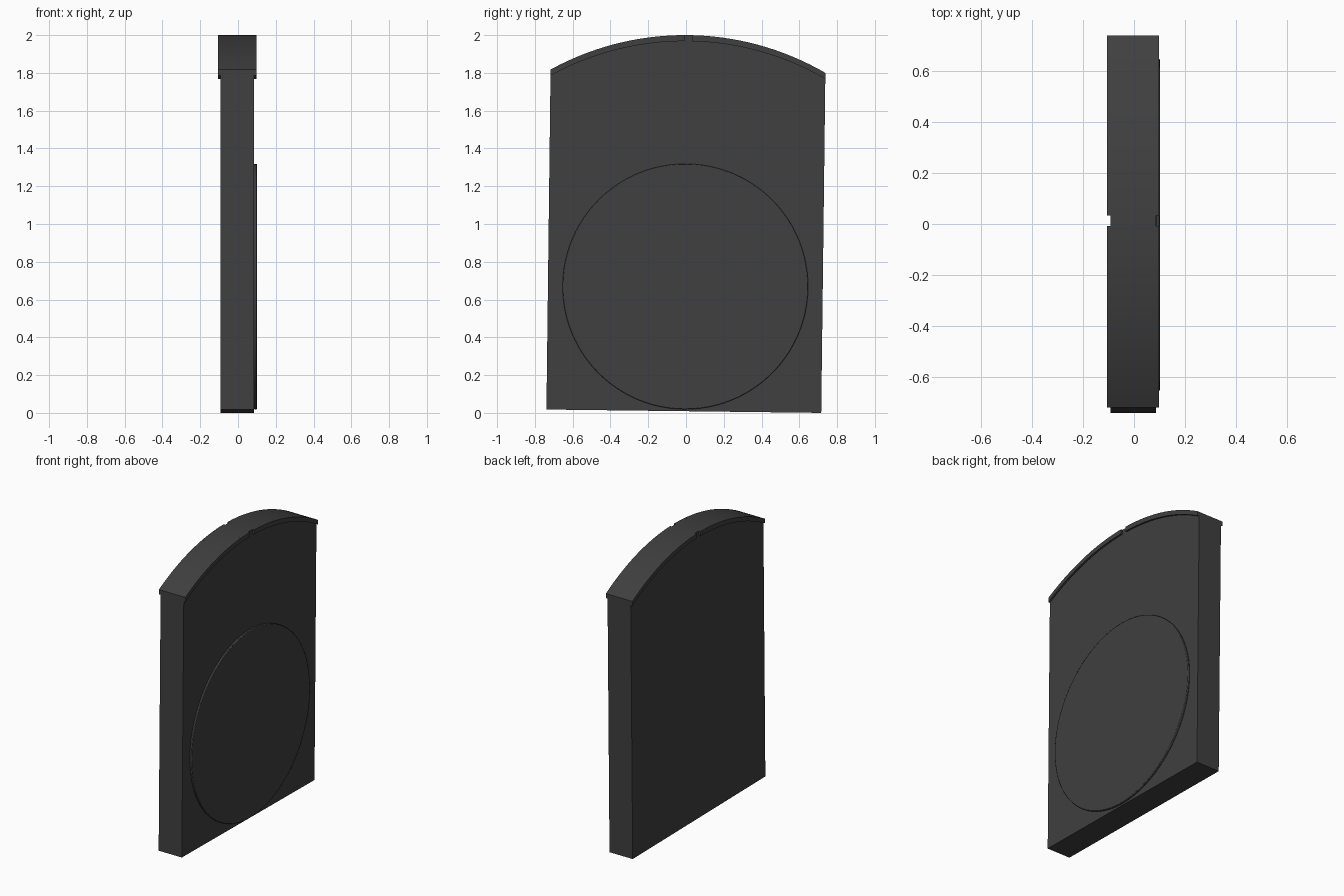
import bpy, bmesh, math

cube = bpy.data.objects.get("Cube")
if cube:
    bpy.data.objects.remove(cube, do_unlink=True)

HALF, SHOULDER, PEAK = 0.7275, 1.80, 1.991
RISE = PEAK - SHOULDER
RADIUS = (HALF ** 2 + RISE ** 2) / (2 * RISE)
TILT = math.radians(-0.7)

charcoal = bpy.data.materials.new("charcoal")
charcoal.use_nodes = True
colour = (0.05, 0.05, 0.05, 1)
charcoal.diffuse_color = colour
charcoal.node_tree.nodes["Principled BSDF"].inputs["Base Color"].default_value = colour


def arch(y):
    """Height of the arched top at y."""
    return PEAK - RADIUS + math.sqrt(RADIUS ** 2 - y ** 2)


def arc_points(y0, y1, steps, drop=0.0):
    ys = [y0 + (y1 - y0) * i / steps for i in range(steps + 1)]
    return [(y, arch(y) - drop) for y in ys]


def extrude_profile(name, points, x0, x1, bevel=0.0):
    """Solid from a y-z outline, swept from x0 to x1, leaning with the slab."""
    bm = bmesh.new()
    face = bm.faces.new([bm.verts.new((x0, y, z)) for y, z in points])
    swept = bmesh.ops.extrude_face_region(bm, geom=[face])["geom"]
    verts = [v for v in swept if isinstance(v, bmesh.types.BMVert)]
    bmesh.ops.translate(bm, vec=(x1 - x0, 0, 0), verts=verts)
    bmesh.ops.recalc_face_normals(bm, faces=bm.faces)
    mesh = bpy.data.meshes.new(name)
    bm.to_mesh(mesh)
    bm.free()
    mesh.materials.append(charcoal)
    obj = bpy.data.objects.new(name, mesh)
    bpy.context.collection.objects.link(obj)
    obj.rotation_euler.x = TILT
    obj.location = (0, -0.0115, 0.009)
    if bevel:
        mod = obj.modifiers.new("soft_edge", "BEVEL")
        mod.width, mod.segments = bevel, 2
    bpy.ops.object.select_all(action="DESELECT")
    bpy.context.view_layer.objects.active = obj
    obj.select_set(True)
    bpy.ops.object.shade_smooth_by_angle(angle=math.radians(30))
    return obj


# Arched slab
outline = [(-HALF, 0), (HALF, 0)] + arc_points(HALF, -HALF, 48)
extrude_profile("slab", outline, -0.092, 0.086)

# Trim strips along the arch on both faces, split by a gap at the crown
for face_name, x0, x1 in (("right", -0.105, -0.091), ("left", 0.085, 0.098)):
    for end_name, side in (("front", -1), ("back", 1)):
        inner, outer = side * 0.021, side * HALF
        strip = arc_points(inner, outer, 24) + arc_points(outer, inner, 24, 0.032)
        extrude_profile(f"trim_{face_name}_{end_name}", strip, x0, x1)

# Thin raised disc on one broad face
turns = [2 * math.pi * i / 96 for i in range(96)]
circle = [(0.65 * math.cos(a), 0.66 + 0.65 * math.sin(a)) for a in turns]
extrude_profile("raised_disc", circle, 0.085, 0.101, bevel=0.004)
